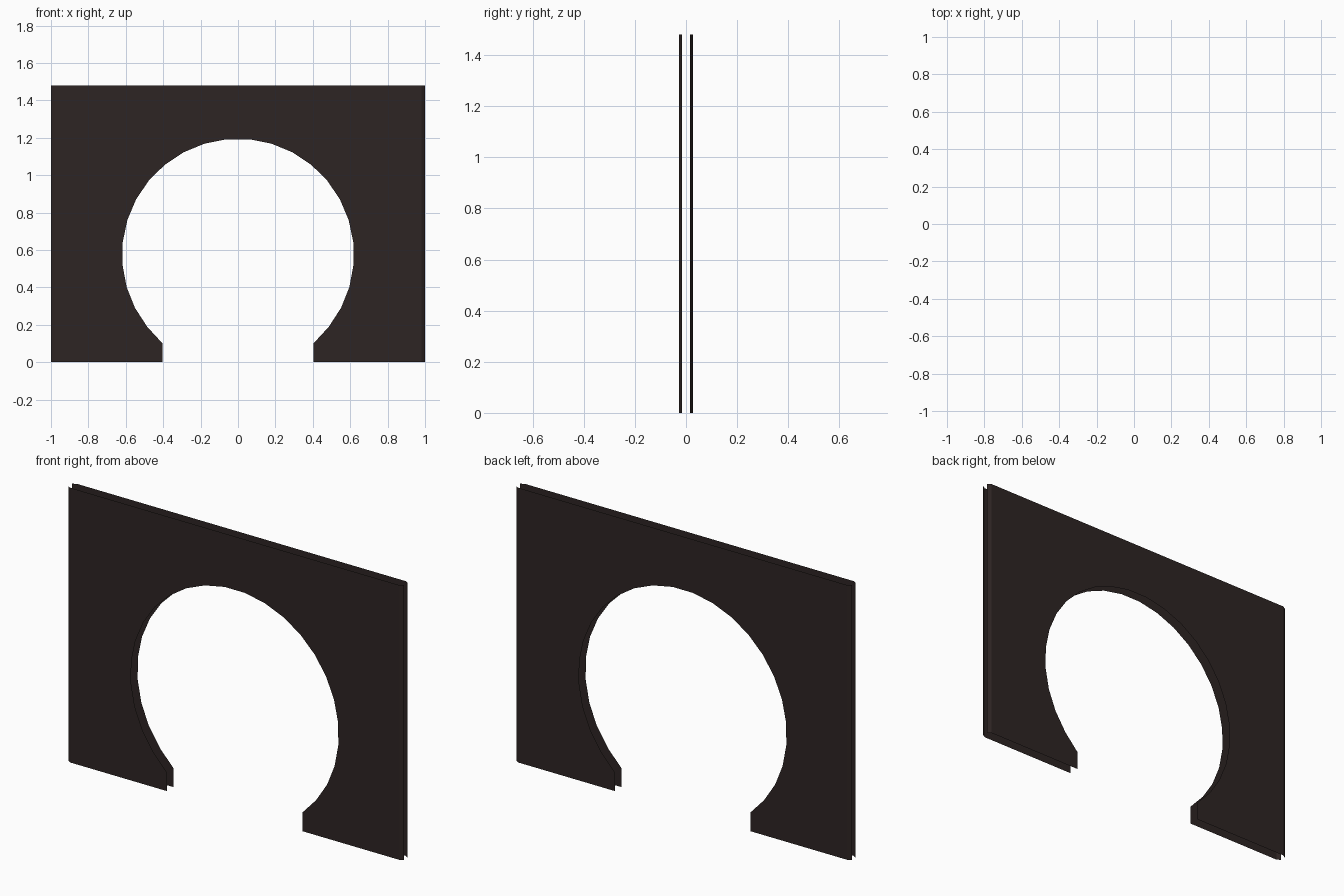
import bpy, bmesh, math

if "Cube" in bpy.data.objects:
    bpy.data.objects.remove(bpy.data.objects["Cube"])

HALF_W, HEIGHT = 1.0, 1.48
BEVEL = 0.02                 # width of the slanted strip at each side edge
Y_FACE, Y_EDGE = 0.028, 0.016
R, CZ, SEGS = 0.62, 0.575, 25
FOOT_X, FOOT_Z = 0.403, 0.10

mat = bpy.data.materials.new("dark brown")
mat.diffuse_color = (0.027, 0.018, 0.017, 1)
mat.use_nodes = True
mat.node_tree.nodes["Principled BSDF"].inputs["Base Color"].default_value = mat.diffuse_color


def outline():
    """Panel outline with a horseshoe opening, as (x, z) points."""
    xi = HALF_W - BEVEL
    end = math.atan2(FOOT_X, FOOT_Z - CZ)      # angle from the top of the arch
    arc = [(R * math.sin(a), CZ + R * math.cos(a))
           for a in (end - 2 * end * i / SEGS for i in range(SEGS + 1))]
    arc[0], arc[-1] = (FOOT_X, FOOT_Z), (-FOOT_X, FOOT_Z)
    return ([(-xi, HEIGHT), (-xi, 0), (-FOOT_X, 0)] + arc[::-1]
            + [(FOOT_X, 0), (xi, 0), (xi, HEIGHT)])


def make_panel(name, side):
    bm = bmesh.new()
    # main sheet
    face = [bm.verts.new((x, side * Y_FACE, z)) for x, z in outline()]
    faces = [bm.faces.new(face)]
    # slanted strips at the left and right edges
    for s, top, bottom in ((-1, face[0], face[1]), (1, face[-1], face[-2])):
        a = bm.verts.new((s * HALF_W, side * Y_EDGE, HEIGHT))
        b = bm.verts.new((s * HALF_W, side * Y_EDGE, 0))
        faces.append(bm.faces.new((top, a, b, bottom)))
    # point every face outward
    for f in faces:
        f.normal_update()
        if f.normal.y * side < 0:
            f.normal_flip()
    bmesh.ops.triangulate(bm, faces=[faces[0]])
    me = bpy.data.meshes.new(name)
    bm.to_mesh(me)
    bm.free()
    me.materials.append(mat)
    bpy.context.collection.objects.link(bpy.data.objects.new(name, me))


make_panel("front_arch_panel", -1)
make_panel("back_arch_panel", 1)
